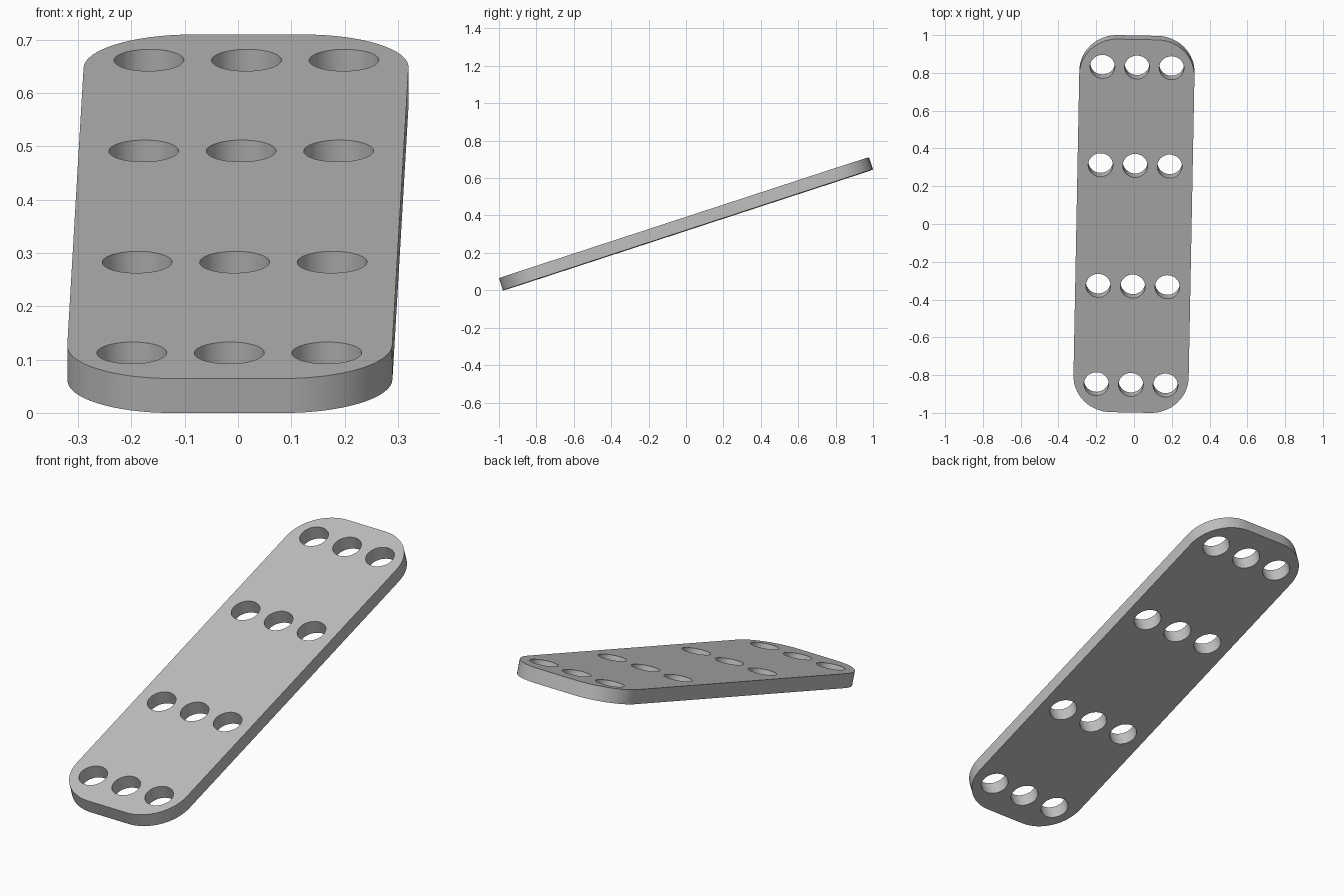
import bpy, bmesh
from math import cos, sin, pi, radians

cube = bpy.data.objects.get("Cube")
if cube:
    bpy.data.objects.remove(cube, do_unlink=True)

LENGTH, WIDTH, THICK = 2.078, 0.61, 0.068
CORNER, HOLE = 0.2, 0.0655


def arc(cx, cy, r, start, sweep, steps):
    return [(cx + r * cos(start + sweep * i / steps),
             cy + r * sin(start + sweep * i / steps)) for i in range(steps + 1)]


def add_loop(bm, points):
    verts = [bm.verts.new((x, y, 0)) for x, y in points]
    for a, b in zip(verts, verts[1:] + verts[:1]):
        bm.edges.new((a, b))


bm = bmesh.new()

# Rounded outline
dx, dy = WIDTH / 2 - CORNER, LENGTH / 2 - CORNER
outline = []
for i, (sx, sy) in enumerate([(1, 1), (-1, 1), (-1, -1), (1, -1)]):
    outline += arc(sx * dx, sy * dy, CORNER, i * pi / 2, pi / 2, 16)
add_loop(bm, outline)

# Four rows of three holes
for y in (-0.884, -0.336, 0.336, 0.884):
    for column in (-1, 0, 1):
        add_loop(bm, arc(column * 0.183, y, HOLE, 0, 2 * pi, 48)[:-1])

bmesh.ops.triangle_fill(bm, edges=bm.edges[:], use_beauty=True, normal=(0, 0, 1))
bmesh.ops.recalc_face_normals(bm, faces=bm.faces[:])
mesh = bpy.data.meshes.new("perforated_plate")
bm.to_mesh(mesh)
bm.free()

plate = bpy.data.objects.new("perforated_plate", mesh)
bpy.context.collection.objects.link(plate)
bpy.ops.object.select_all(action='DESELECT')
plate.select_set(True)
bpy.context.view_layer.objects.active = plate

# Thickness and crisp rims
solid = plate.modifiers.new("thickness", 'SOLIDIFY')
solid.thickness = THICK
solid.offset = 0
bpy.ops.object.modifier_apply(modifier=solid.name)
bpy.ops.object.shade_smooth_by_angle(angle=radians(30))

# Tilt and slight turn
plate.rotation_euler = (radians(18.1), 0, radians(-1.1))
plate.location.z = 0.355

# Grey finish
grey = bpy.data.materials.new("grey")
grey.use_nodes = True
colour = (0.52, 0.52, 0.52, 1)
grey.diffuse_color = colour
grey.node_tree.nodes["Principled BSDF"].inputs["Base Color"].default_value = colour
mesh.materials.append(grey)
